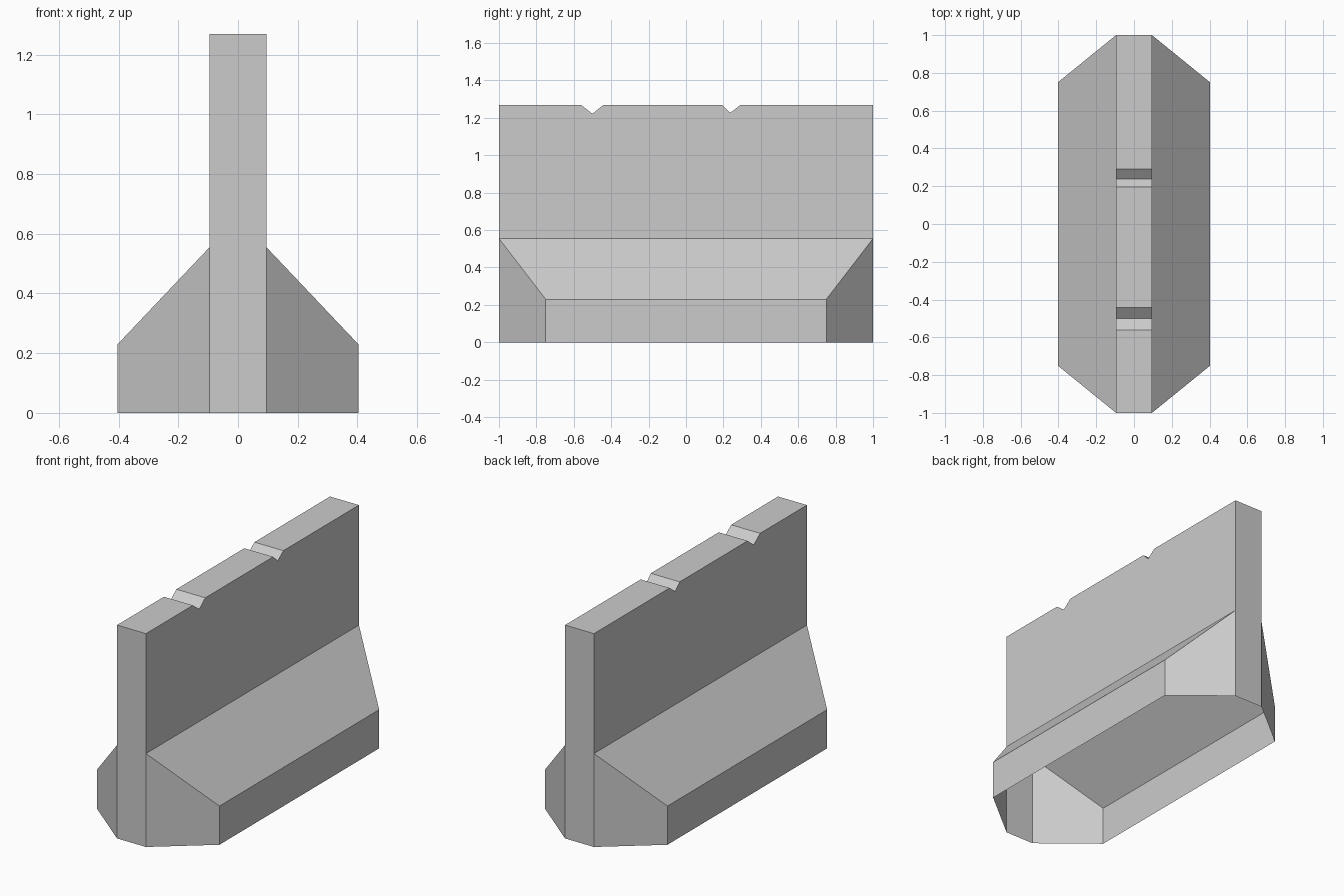
import bpy, bmesh

if "Cube" in bpy.data.objects:
    bpy.data.objects.remove(bpy.data.objects["Cube"])

WALL_X, BASE_X = 0.095, 0.403      # half widths
END_Y, SIDE_Y = 1.0, 0.75          # half lengths
TOP_Z, SHOULDER_Z, CURB_Z = 1.268, 0.555, 0.23

# Top line of the wall with its two V notches (y, z)
top_line = [(-END_Y, TOP_Z), (-0.56, TOP_Z), (-0.50, 1.222), (-0.443, TOP_Z),
            (0.195, TOP_Z), (0.237, 1.227), (0.29, TOP_Z), (END_Y, TOP_Z)]

bm = bmesh.new()


def face(*points):
    bm.faces.new([bm.verts.new(p) for p in points])


# Notched top strips
for (y0, z0), (y1, z1) in zip(top_line, top_line[1:]):
    face((-WALL_X, y0, z0), (WALL_X, y0, z0), (WALL_X, y1, z1), (-WALL_X, y1, z1))

for s in (-1, 1):
    wx, bx = s * WALL_X, s * BASE_X
    # Upright wall side
    face((wx, -END_Y, SHOULDER_Z), *[(wx, y, z) for y, z in top_line],
         (wx, END_Y, SHOULDER_Z))
    # Sloped shoulder
    face((wx, -END_Y, SHOULDER_Z), (wx, END_Y, SHOULDER_Z),
         (bx, SIDE_Y, CURB_Z), (bx, -SIDE_Y, CURB_Z))
    # Low vertical side
    face((bx, -SIDE_Y, 0), (bx, SIDE_Y, 0), (bx, SIDE_Y, CURB_Z), (bx, -SIDE_Y, CURB_Z))
    # Angled end corners
    for e in (-1, 1):
        face((wx, e * END_Y, 0), (bx, e * SIDE_Y, 0),
             (bx, e * SIDE_Y, CURB_Z), (wx, e * END_Y, SHOULDER_Z))

# Narrow end faces; the underside stays open
for e in (-1, 1):
    y = e * END_Y
    for z0, z1 in ((0, SHOULDER_Z), (SHOULDER_Z, TOP_Z)):
        face((-WALL_X, y, z0), (WALL_X, y, z0), (WALL_X, y, z1), (-WALL_X, y, z1))

bmesh.ops.remove_doubles(bm, verts=bm.verts, dist=0.0005)
bmesh.ops.recalc_face_normals(bm, faces=bm.faces)

mesh = bpy.data.meshes.new("barrier_shell")
bm.to_mesh(mesh)
bm.free()
barrier = bpy.data.objects.new("barrier_shell", mesh)
bpy.context.collection.objects.link(barrier)
